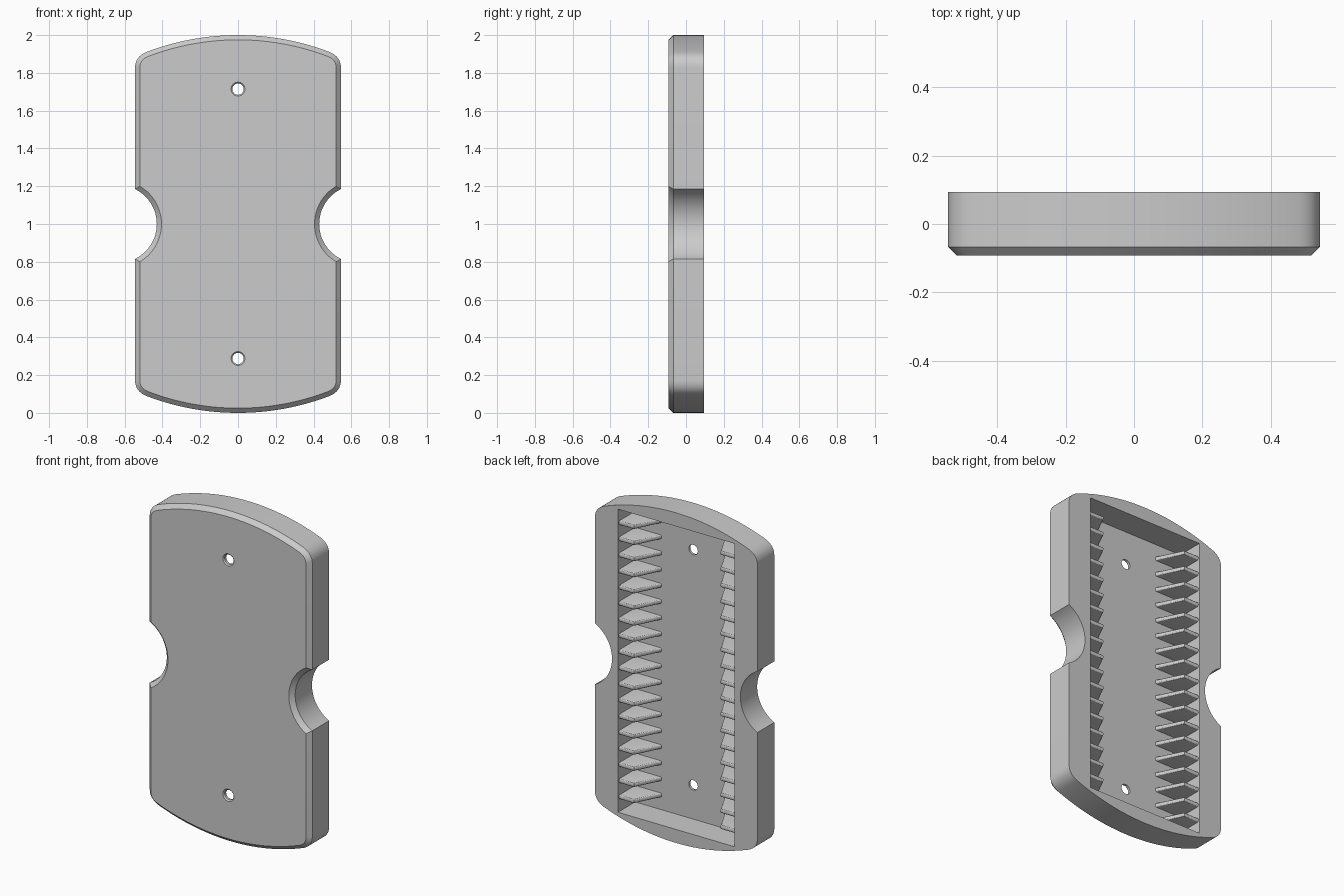
import bpy, bmesh, math
from mathutils import Vector

if "Cube" in bpy.data.objects:
    bpy.data.objects.remove(bpy.data.objects["Cube"])

W, FRONT, BACK, CH = 0.545, -0.092, 0.094, 0.025   # half width, depth range, chamfer
R_END, R_NOTCH, NOTCH_X = 1.36, 0.206, 0.636

grey = bpy.data.materials.new("plain_grey")
grey.diffuse_color = (0.6, 0.6, 0.6, 1)
grey.use_nodes = True
grey.node_tree.nodes["Principled BSDF"].inputs["Base Color"].default_value = grey.diffuse_color


def make_object(name, bm):
    bmesh.ops.recalc_face_normals(bm, faces=bm.faces)
    me = bpy.data.meshes.new(name)
    bm.to_mesh(me)
    bm.free()
    me.materials.append(grey)
    ob = bpy.data.objects.new(name, me)
    bpy.context.collection.objects.link(ob)
    return ob


def arc_z(x):
    return 1 - (R_END - math.sqrt(R_END ** 2 - x * x))


# Upper right quarter of the outline, relative to the plate centre
def quarter():
    a_max = math.acos((NOTCH_X - W) / R_NOTCH)
    pts = [Vector((NOTCH_X - R_NOTCH * math.cos(a_max * i / 12),
                   R_NOTCH * math.sin(a_max * i / 12))) for i in range(13)]
    corner = Vector((W, arc_z(W)))
    p0 = corner - Vector((0, 0.06))
    x1 = W - 0.06
    p1 = Vector((x1, arc_z(x1)))
    for i in range(9):                       # rounded corner
        t = i / 8
        pts.append(p0 * (1 - t) ** 2 + corner * 2 * t * (1 - t) + p1 * t * t)
    for i in range(1, 15):                   # shallow end arc
        x = x1 * (1 - i / 14)
        pts.append(Vector((x, arc_z(x))))
    return pts


def inset(pts, d):
    out = []
    for i, p in enumerate(pts):
        e1 = (p - pts[i - 1]).normalized()
        e2 = (pts[(i + 1) % len(pts)] - p).normalized()
        n1, n2 = Vector((-e1.y, e1.x)), Vector((-e2.y, e2.x))
        out.append(p + (n1 + n2) * d / (1 + n1.dot(n2)))
    return out


q = quarter()
half = q + [Vector((-p.x, p.y)) for p in reversed(q[:-1])]
outline = half + [Vector((-p.x, -p.y)) for p in half[1:-1]]

# Plate: outline extruded in depth with a chamfered front rim
bm = bmesh.new()
rings = []
for pts, y in ((inset(outline, CH), FRONT), (outline, FRONT + CH), (outline, BACK)):
    rings.append([bm.verts.new((p.x, y, p.y + 1)) for p in pts])
n = len(outline)
for a, b in zip(rings, rings[1:]):
    for i in range(n):
        bm.faces.new((a[i], a[(i + 1) % n], b[(i + 1) % n], b[i]))
bm.faces.new(rings[0])
bm.faces.new(rings[2])
plate = make_object("cover_plate", bm)


def cut(target, cutter):
    m = target.modifiers.new("cut", "BOOLEAN")
    m.operation, m.solver, m.object = "DIFFERENCE", "EXACT", cutter
    bpy.context.view_layer.objects.active = target
    bpy.ops.object.modifier_apply(modifier=m.name)
    bpy.data.objects.remove(cutter)


# Rear cavity
bm = bmesh.new()
bmesh.ops.create_cube(bm, size=1)
for v in bm.verts:
    v.co = (v.co.x * 0.78, 0.2 if v.co.y > 0 else -0.07, 1 + v.co.z * 1.836)
cut(plate, make_object("cavity_cutter", bm))

# Two screw holes with a small countersink at the front
for z in (0.288, 1.714):
    bm = bmesh.new()
    prof = ((0.045, FRONT - 0.008), (0.03, FRONT + 0.007), (0.03, 0.0))
    loops = [[bm.verts.new((r * math.cos(k * math.tau / 32), y, z + r * math.sin(k * math.tau / 32)))
              for k in range(32)] for r, y in prof]
    for a, b in zip(loops, loops[1:]):
        for k in range(32):
            bm.faces.new((a[k], a[(k + 1) % 32], b[(k + 1) % 32], b[k]))
    bm.faces.new(loops[0])
    bm.faces.new(loops[-1])
    cut(plate, make_object("hole_cutter", bm))

# Grip ribs: 18 sloped fins along each inner side wall
bm = bmesh.new()
T = 0.0125
fin = ((0.395, -0.075), (0.21, -0.075), (0.29, 0.084), (0.395, 0.084))
for s in (-1, 1):
    for i in range(18):
        z = 1 + (i - 8.5) * 0.0977
        lo, hi = [[bm.verts.new((s * x, y, z + dz)) for x, y in fin] for dz in (-T, T)]
        bm.faces.new(lo)
        bm.faces.new(hi)
        for k in range(4):
            bm.faces.new((lo[k], lo[(k + 1) % 4], hi[(k + 1) % 4], hi[k]))
# round the free edges of the fins
free = [e for e in bm.edges if abs(e.verts[0].co.z - e.verts[1].co.z) < 1e-5
        and min(abs(v.co.x) for v in e.verts) < 0.3 and max(v.co.y for v in e.verts) > 0]
bmesh.ops.bevel(bm, geom=free, offset=0.008, segments=3, profile=0.5, affect="EDGES")
ribs = make_object("grip_ribs", bm)

for ob in (plate, ribs):
    bpy.ops.object.select_all(action="DESELECT")
    ob.select_set(True)
    bpy.context.view_layer.objects.active = ob
    bpy.ops.object.shade_smooth_by_angle(angle=math.radians(25))
